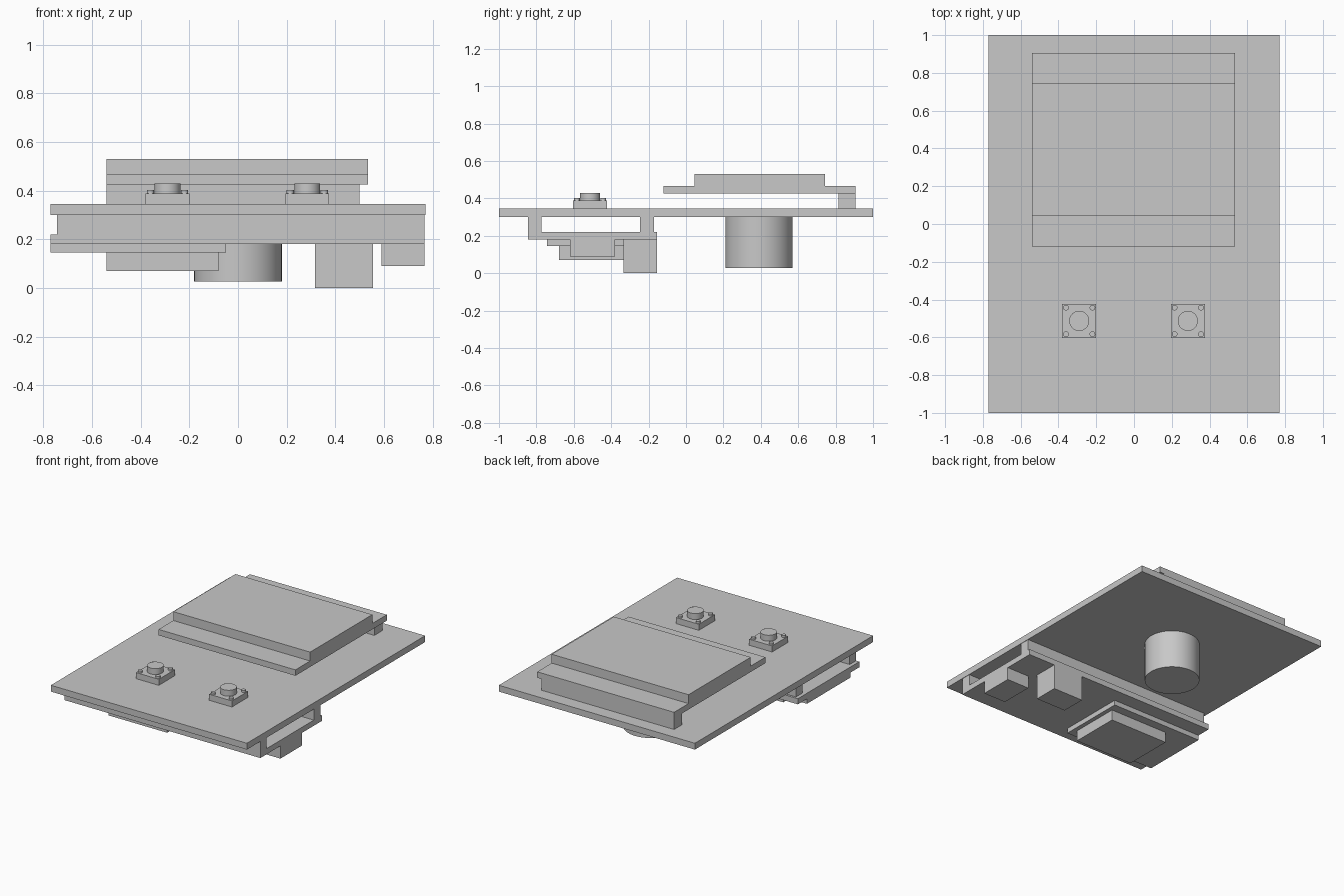
import bpy
import bmesh
from mathutils import Matrix

cube = bpy.data.objects.get("Cube")
if cube:
    bpy.data.objects.remove(cube, do_unlink=True)

GREY = (0.58, 0.58, 0.58, 1.0)
grey = bpy.data.materials.new("plain_grey")
grey.use_nodes = True
grey.diffuse_color = GREY
grey.node_tree.nodes["Principled BSDF"].inputs["Base Color"].default_value = GREY


def finish(name, bm):
    mesh = bpy.data.meshes.new(name)
    bm.to_mesh(mesh)
    bm.free()
    mesh.materials.append(grey)
    obj = bpy.data.objects.new(name, mesh)
    bpy.context.collection.objects.link(obj)
    return obj


def box(name, x, y, z):
    """Box from (low, high) ranges on each axis."""
    bm = bmesh.new()
    bmesh.ops.create_cube(bm, size=1)
    ranges = (x, y, z)
    bmesh.ops.scale(bm, vec=[b - a for a, b in ranges], verts=bm.verts)
    bmesh.ops.translate(bm, vec=[(a + b) / 2 for a, b in ranges], verts=bm.verts)
    return finish(name, bm)


def cylinder(name, x, y, z, radius, sides):
    """Upright smooth cylinder spanning the z range."""
    bm = bmesh.new()
    bmesh.ops.create_cone(bm, cap_ends=True, segments=sides,
                          radius1=radius, radius2=radius, depth=z[1] - z[0],
                          matrix=Matrix.Translation((x, y, sum(z) / 2)))
    for face in bm.faces:
        face.smooth = len(face.verts) == 4
    for edge in bm.edges:
        edge.smooth = all(len(f.verts) == 4 for f in edge.link_faces)
    return finish(name, bm)


# Main board
box("main_board", (-0.77, 0.77), (-1, 1), (0.30, 0.345))

# Display on its header
box("display_header", (-0.54, 0.50), (0.815, 0.905), (0.345, 0.425))
box("display_board", (-0.54, 0.535), (-0.12, 0.905), (0.425, 0.467))
box("display_screen", (-0.54, 0.535), (0.045, 0.743), (0.467, 0.53))

# Push buttons with corner rivets
for side, cx in (("right", -0.29), ("left", 0.285)):
    cy, half, inset = -0.513, 0.09, 0.07
    box(side + "_button_housing", (cx - half, cx + half),
        (cy - half, cy + half), (0.345, 0.388))
    cylinder(side + "_button_cap", cx, cy, (0.388, 0.43), 0.053, 48)
    for i in (-1, 1):
        for j in (-1, 1):
            cylinder(side + "_button_rivet", cx + i * inset, cy + j * inset,
                     (0.388, 0.402), 0.015, 20)

# Buzzer under the main board
cylinder("buzzer", 0, 0.39, (0.027, 0.30), 0.18, 64)

# Controller board hung on two headers
for name, y in (("front_header", (-0.845, -0.773)), ("rear_header", (-0.245, -0.17))):
    box(name, (-0.745, 0.767), y, (0.22, 0.30))
box("controller_board", (-0.77, 0.767), (-0.845, -0.155), (0.18, 0.22))

# Parts beneath the controller board
box("radio_board", (-0.77, -0.05), (-0.743, -0.257), (0.145, 0.18))
box("radio_shield", (-0.54, -0.08), (-0.68, -0.32), (0.07, 0.145))
box("usb_socket", (0.59, 0.767), (-0.62, -0.38), (0.09, 0.18))
box("power_connector", (0.317, 0.555), (-0.333, -0.155), (0, 0.18))
